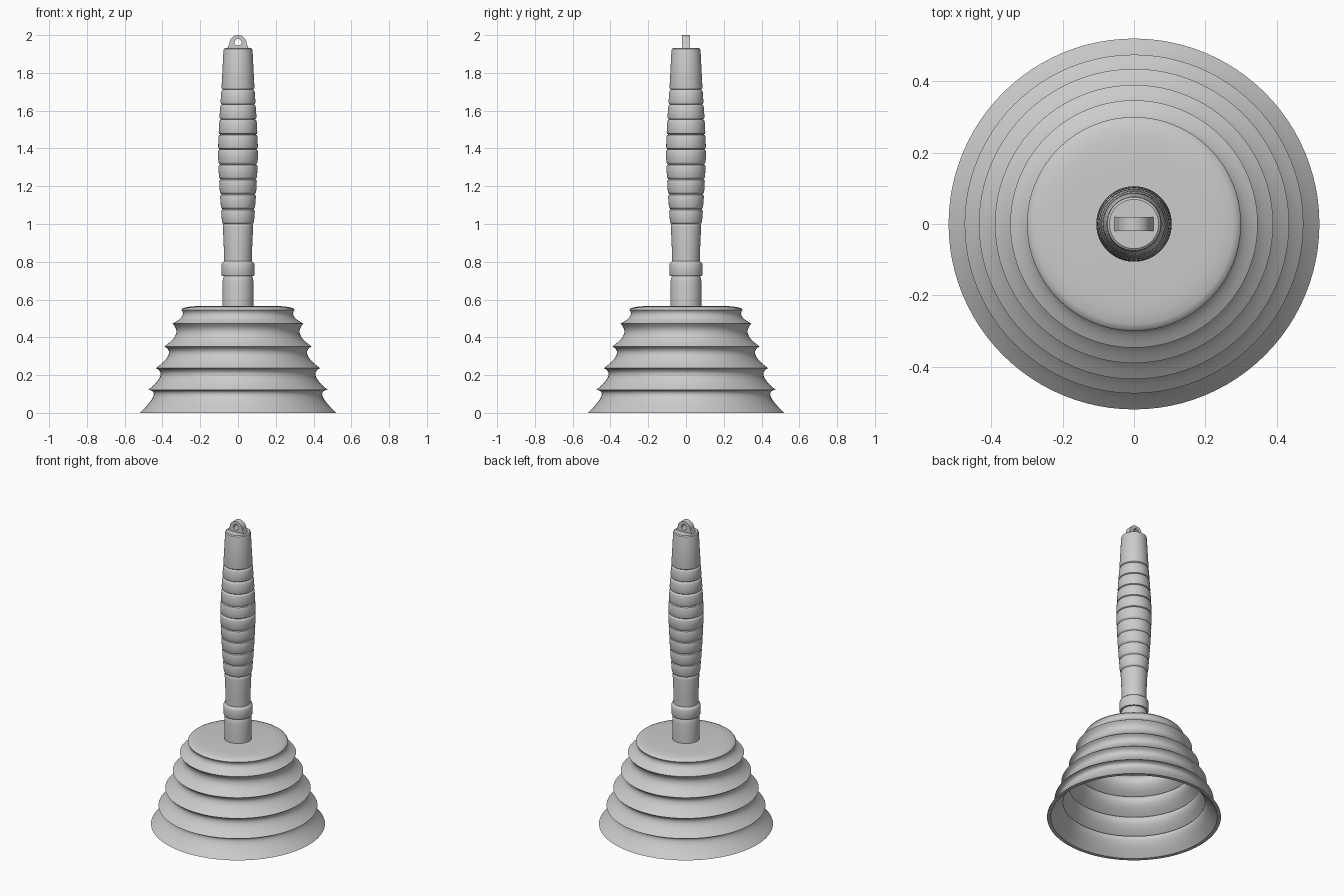
import bpy, bmesh, math

if "Cube" in bpy.data.objects:
    bpy.data.objects.remove(bpy.data.objects["Cube"])

SEG = 96


def finish(bm, name, angle=35):
    bmesh.ops.remove_doubles(bm, verts=bm.verts, dist=1e-5)
    bmesh.ops.recalc_face_normals(bm, faces=bm.faces)
    mesh = bpy.data.meshes.new(name)
    bm.to_mesh(mesh)
    bm.free()
    ob = bpy.data.objects.new(name, mesh)
    bpy.context.collection.objects.link(ob)
    bpy.ops.object.select_all(action='DESELECT')
    bpy.context.view_layer.objects.active = ob
    ob.select_set(True)
    bpy.ops.object.shade_smooth_by_angle(angle=math.radians(angle))
    return ob


def lathe(name, profile):
    """Revolve an (r, z) profile around the z axis."""
    bm = bmesh.new()
    vs = [bm.verts.new((r, 0, z)) for r, z in profile]
    es = [bm.edges.new(p) for p in zip(vs, vs[1:])]
    bmesh.ops.spin(bm, geom=vs + es, cent=(0, 0, 0), axis=(0, 0, 1),
                   angle=math.tau, steps=SEG, use_merge=True)
    bmesh.ops.remove_doubles(bm, verts=bm.verts, dist=1e-5)
    return finish(bm, name)


def scallop(a, n, b, steps=10):
    """Curve from tip a to tip b passing through the valley n."""
    c = [2 * n[i] - (a[i] + b[i]) / 2 for i in (0, 1)]
    return [tuple((1 - t) ** 2 * a[i] + 2 * t * (1 - t) * c[i] + t * t * b[i] for i in (0, 1))
            for t in (k / steps for k in range(steps))]


# Rubber bellows: sharp ridges joined by concave valleys, hollow below
tips = [(0.52, 0), (0.475, 0.122), (0.435, 0.237), (0.39, 0.352), (0.347, 0.472), (0.30, 0.545)]
valleys = [(0.448, 0.088), (0.412, 0.193), (0.368, 0.305), (0.329, 0.415), (0.297, 0.51)]
wall = []
for a, n, b in zip(tips, valleys, tips[1:]):
    wall += scallop(a, n, b)
outer = wall + [(0.30, 0.545), (0.295, 0.552), (0.28, 0.558), (0.25, 0.563), (0.21, 0.566), (0, 0.566)]
inner = [(r - 0.022, z) for r, z in wall] + [(0.272, 0.54), (0, 0.545)]
lathe("bellows_cup", inner[::-1] + outer)

# Handle: post, collar and a swelling grip with grooves
shape = [(1.0, 0.084), (1.15, 0.095), (1.27, 0.102), (1.38, 0.106),
         (1.47, 0.103), (1.58, 0.097), (1.71, 0.088), (1.93, 0.076)]


def grip_radius(z):
    for (z0, r0), (z1, r1) in zip(shape, shape[1:]):
        if z <= z1:
            return r0 + (r1 - r0) * (z - z0) / (z1 - z0)
    return shape[-1][1]


handle = [(0, 0.55), (0.082, 0.55), (0.082, 0.695), (0.079, 0.712), (0.074, 0.725),
          (0.085, 0.725), (0.088, 0.732), (0.088, 0.785), (0.085, 0.793), (0.074, 0.803),
          (0.075, 0.87), (0.080, 0.985), (0.079, 0.995)]
grooves = [1.0 + 0.079 * i for i in range(10)]
for z0, z1 in zip(grooves, grooves[1:]):
    handle += [(grip_radius(z) - d, z) for z, d in (
        (z0, 0.009), (z0 + 0.004, 0.003), (z0 + 0.012, 0), ((z0 + z1) / 2, 0),
        (z1 - 0.012, 0), (z1 - 0.004, 0.003))]
handle += [(grip_radius(1.711) - 0.008, 1.711), (0.086, 1.716), (0.087, 1.725),
           (0.077, 1.918), (0.075, 1.926), (0.069, 1.931), (0, 1.931)]
lathe("grip_handle", handle)

# Hanging eyelet: arched plate with a round hole
N = 48
bm = bmesh.new()
rings = []
for y in (-0.02, 0.02):
    out, hole = [], []
    for k in range(N):
        a = math.tau * k / N
        c, s = math.cos(a), math.sin(a)
        if s >= 0:
            p = (0.046 * c, 1.954 + 0.046 * s)
        else:
            m = max(abs(c), abs(s))
            p = ((0.046 + 0.012 * min(1, -s / m)) * c / m, 1.954 + 0.03 * s / m)
        out.append(bm.verts.new((p[0], y, p[1])))
        hole.append(bm.verts.new((0.018 * c, y, 1.962 + 0.018 * s)))
    rings.append((out, hole))
(fo, fh), (bo, bh) = rings
for k in range(N):
    j = (k + 1) % N
    for p, q in ((fo, fh), (fh, bh), (bh, bo), (bo, fo)):
        bm.faces.new((p[k], p[j], q[j], q[k]))
finish(bm, "hanging_eyelet", 30)
